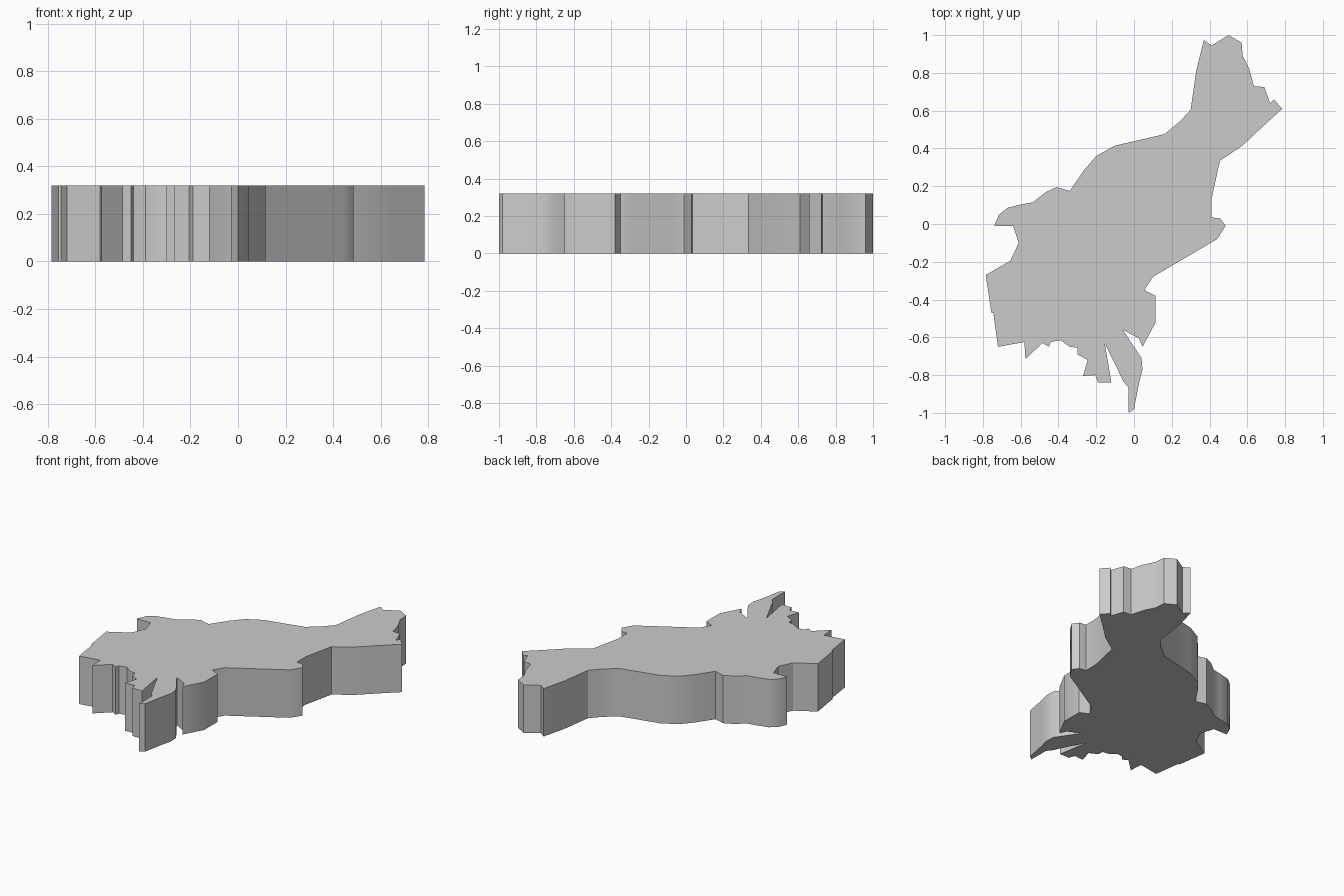
import bpy
import bmesh

HEIGHT = 0.32

# Outline seen from above, clockwise from the northern tip
east_edge = [
    (.50, 1.0), (.57, .96), (.575, .89), (.61, .82), (.635, .73), (.69, .725),
    (.72, .64), (.74, .66), (.785, .61), (.675, .51), (.575, .415), (.455, .335),
    (.41, .13), (.41, .035), (.455, .03), (.485, -.01), (.44, -.08),
    (.10, -.28), (.055, -.35), (.115, -.38), (.115, -.52),
]
south_edge = [
    (.045, -.65), (.025, -.605), (-.06, -.56), (.04, -.71), (.045, -.77),
    (.025, -.85), (.0, -.98), (-.03, -1.0), (-.03, -.865), (-.055, -.835),
    (-.155, -.63), (-.12, -.84), (-.19, -.84), (-.205, -.80), (-.27, -.805),
    (-.245, -.72), (-.30, -.69), (-.30, -.655), (-.34, -.65), (-.39, -.615),
    (-.44, -.625), (-.45, -.65), (-.485, -.63), (-.575, -.715), (-.58, -.625),
]
west_edge = [
    (-.72, -.65), (-.745, -.47), (-.755, -.47), (-.785, -.27), (-.655, -.195),
    (-.61, -.10), (-.64, -.01), (-.74, -.01), (-.715, .05), (-.67, .085),
    (-.59, .105), (-.535, .115), (-.465, .17), (-.41, .195),
]
north_edge = [
    (-.34, .175), (-.265, .285), (-.20, .36), (-.10, .415), (.16, .475),
    (.245, .545), (.30, .605), (.33, .815), (.37, .975), (.41, .945),
]
outline = east_edge + south_edge + west_edge + north_edge

# Bottom face extruded up into a solid slab
bm = bmesh.new()
base = bm.faces.new([bm.verts.new((x, y, 0)) for x, y in outline])
lifted = bmesh.ops.extrude_face_region(bm, geom=[base], use_keep_orig=True)
top = [v for v in lifted["geom"] if isinstance(v, bmesh.types.BMVert)]
bmesh.ops.translate(bm, verts=top, vec=(0, 0, HEIGHT))
bmesh.ops.recalc_face_normals(bm, faces=bm.faces)

mesh = bpy.data.meshes.new("map_slab")
bm.to_mesh(mesh)
bm.free()
slab = bpy.data.objects.new("map_slab", mesh)
bpy.context.collection.objects.link(slab)

# Gentle bends smooth, corners and rims sharp
bpy.context.view_layer.objects.active = slab
slab.select_set(True)
bpy.ops.object.shade_smooth_by_angle(angle=0.5236)
